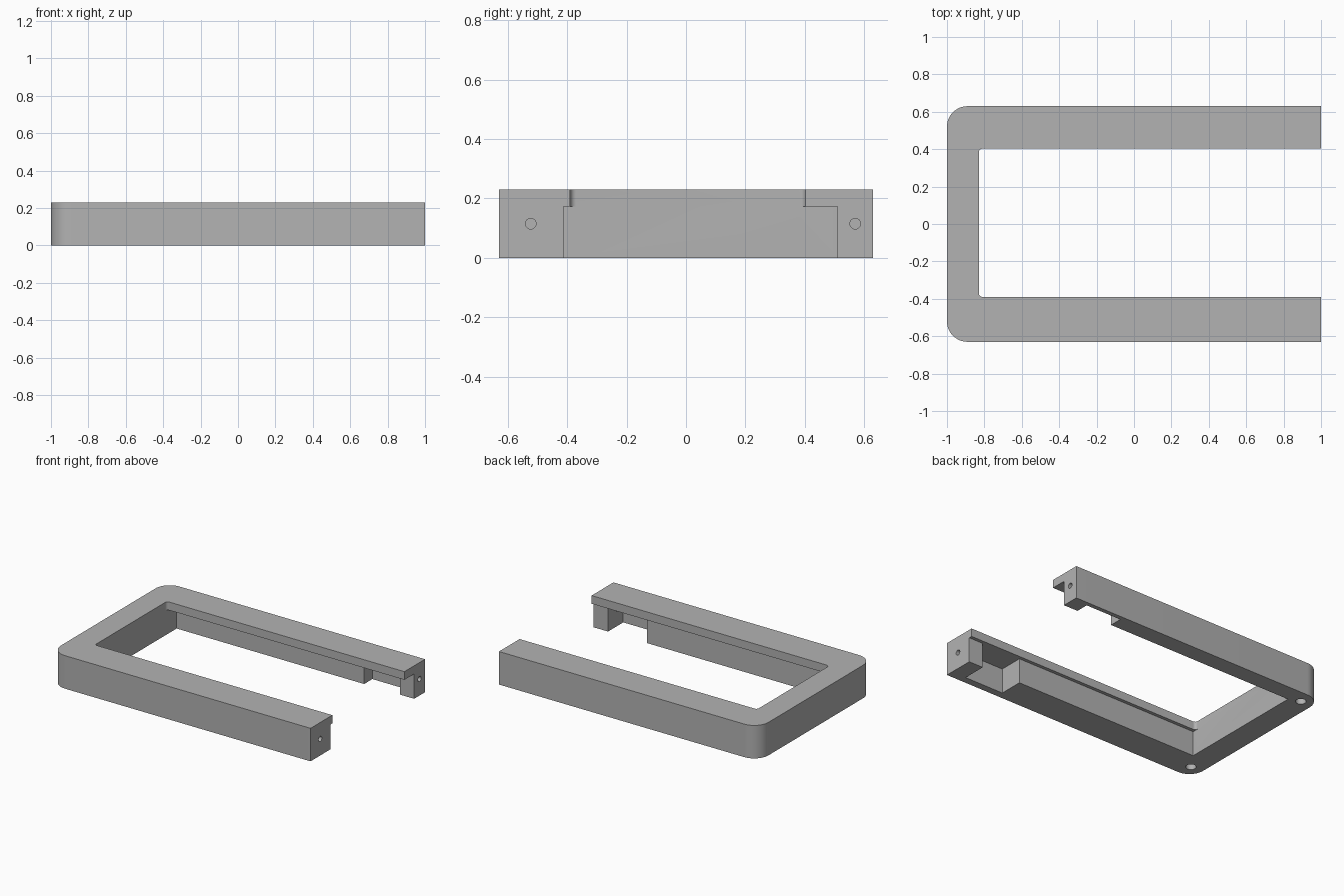
import bpy, bmesh

cube = bpy.data.objects.get("Cube")
if cube:
    bpy.data.objects.remove(cube, do_unlink=True)

grey = bpy.data.materials.new("plain grey")
grey.use_nodes = True
grey.diffuse_color = (0.45, 0.45, 0.45, 1)
grey.node_tree.nodes["Principled BSDF"].inputs["Base Color"].default_value = (0.45, 0.45, 0.45, 1)


def box(name, x, y, z, radius=0, segments=12):
    """Box between limits; upright edges on its -x side are rounded by radius."""
    bm = bmesh.new()
    bmesh.ops.create_cube(bm, size=1)
    for v in bm.verts:
        v.co = [lim[0] if c < 0 else lim[1] for c, lim in zip(v.co, (x, y, z))]
    if radius:
        edges = [e for e in bm.edges
                 if all(abs(v.co.x - x[0]) < 1e-5 for v in e.verts)
                 and abs(e.verts[0].co.z - e.verts[1].co.z) > 1e-4]
        bmesh.ops.bevel(bm, geom=edges, offset=radius, segments=segments,
                        profile=0.5, affect='EDGES')
    mesh = bpy.data.meshes.new(name)
    bm.to_mesh(mesh)
    bm.free()
    mesh.materials.append(grey)
    obj = bpy.data.objects.new(name, mesh)
    bpy.context.collection.objects.link(obj)
    return obj


def bore(name, center, radius, depth, along_x=False):
    bpy.ops.mesh.primitive_cylinder_add(vertices=32, radius=radius, depth=depth, location=center,
                                        rotation=(0, 1.570796 if along_x else 0, 0))
    obj = bpy.context.object
    obj.name = name
    obj.data.materials.append(grey)
    return obj


# Solid slab with rounded left corners
frame = box("frame", (-1, 1), (-0.63, 0.63), (0, 0.23), radius=0.11)

# Top opening, wider recess under the lip, and pockets behind the arm ends
cutters = [
    box("opening_cutter", (-0.83, 1.2), (-0.39, 0.403), (-0.1, 0.4), radius=0.02, segments=6),
    box("recess_cutter", (-0.83, 1.2), (-0.413, 0.51), (-0.1, 0.173)),
    box("front_pocket_cutter", (0.59, 0.89), (-0.58, -0.3), (-0.1, 0.173)),
    box("back_pocket_cutter", (0.615, 0.89), (0.3, 0.6), (-0.1, 0.173)),
]

# Bores through the arm ends and blind holes under the corners
for side, y in (("front", -0.523), ("back", 0.57)):
    cutters.append(bore(side + "_end_bore", (0.95, y, 0.115), 0.018, 0.2, along_x=True))
for side, y in (("front", -0.53), ("back", 0.54)):
    cutters.append(bore(side + "_corner_hole", (-0.91, y, 0), 0.033, 0.2))

for cutter in cutters:
    cutter.hide_render = True
    mod = frame.modifiers.new(cutter.name, 'BOOLEAN')
    mod.operation = 'DIFFERENCE'
    mod.solver = 'EXACT'
    mod.object = cutter

# Apply the cuts, remove the cutters, shade rounded corners smooth
bpy.ops.object.select_all(action='DESELECT')
frame.select_set(True)
bpy.context.view_layer.objects.active = frame
for mod in list(frame.modifiers):
    bpy.ops.object.modifier_apply(modifier=mod.name)
for cutter in cutters:
    bpy.data.objects.remove(cutter, do_unlink=True)
bpy.ops.object.shade_smooth_by_angle(angle=0.6)
